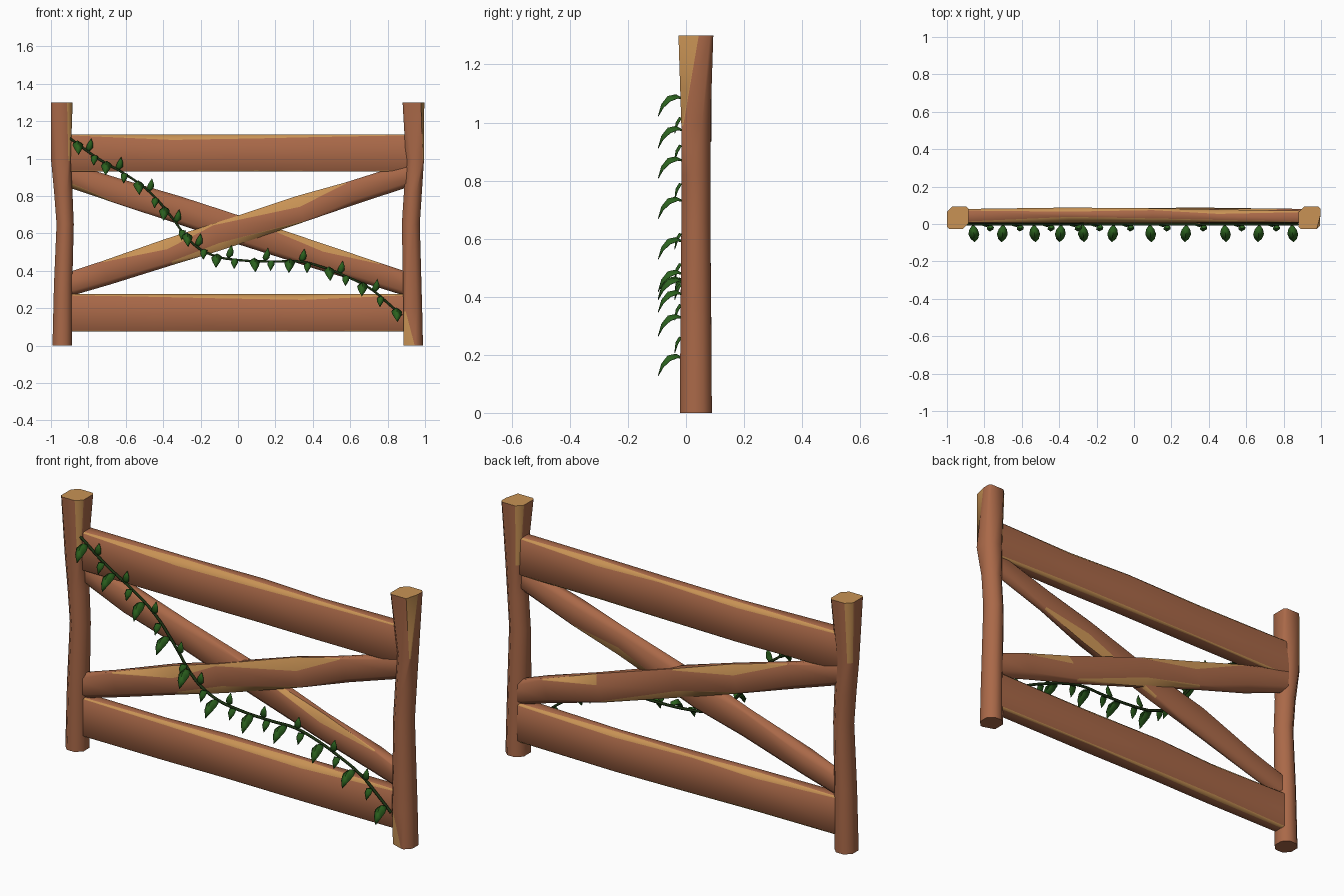
import bpy, bmesh, math
from mathutils import Vector

if "Cube" in bpy.data.objects:
    bpy.data.objects.remove(bpy.data.objects["Cube"])


def mat(name, col):
    m = bpy.data.materials.new(name)
    m.diffuse_color = (*col, 1)
    m.use_nodes = True
    m.node_tree.nodes["Principled BSDF"].inputs["Base Color"].default_value = m.diffuse_color
    return m


WOOD = mat("bark_brown", (0.40, 0.14, 0.065))
TAN = mat("worn_edge", (0.58, 0.29, 0.09))
LEAF = mat("leaf_green", (0.024, 0.12, 0.013))
STEM = mat("stem_green", (0.012, 0.03, 0.006))


def finish(bm, name, mats, angle):
    bmesh.ops.recalc_face_normals(bm, faces=bm.faces)
    me = bpy.data.meshes.new(name)
    bm.to_mesh(me)
    bm.free()
    ob = bpy.data.objects.new(name, me)
    bpy.context.collection.objects.link(ob)
    for m in mats:
        me.materials.append(m)
    bpy.ops.object.select_all(action='DESELECT')
    ob.select_set(True)
    bpy.context.view_layer.objects.active = ob
    bpy.ops.object.shade_smooth_by_angle(angle=math.radians(angle))
    return ob


def beam(name, a, b, rings, tan, tan_end=False):
    """Hewn timber. Ring: t, side offset, y offset, half width, half depth, 4 chamfers.
    tan: (corner, segment) pairs whose chamfer shows worn wood."""
    a, b = Vector(a), Vector(b)
    v = Vector((0, 1, 0))
    u = v.cross((b - a).normalized())
    bm = bmesh.new()
    loops = []
    for t, du, dv, hu, hv, ch in rings:
        pts = []
        for k, (su, sv) in enumerate(((-1, -1), (1, -1), (1, 1), (-1, 1))):
            cu, cv = ch[k] if isinstance(ch[k], tuple) else (ch[k], ch[k])
            pair = [(su * hu, sv * (hv - cv)), (su * (hu - cu), sv * hv)]
            pts += pair if k % 2 == 0 else pair[::-1]
        c = a.lerp(b, t) + u * du + v * dv
        loops.append([bm.verts.new(c + u * p + v * q) for p, q in pts])
    for s in range(len(loops) - 1):
        for j in range(8):
            f = bm.faces.new((loops[s][j], loops[s][(j + 1) % 8],
                              loops[s + 1][(j + 1) % 8], loops[s + 1][j]))
            f.material_index = int(j % 2 == 0 and (j // 2, s) in tan)
    bm.faces.new(loops[0])
    bm.faces.new(loops[-1]).material_index = int(tan_end)
    return finish(bm, name, (WOOD, TAN), 50)


# posts
R = 0.03
beam("left_post", (-0.94, 0.034, 0), (-0.94, 0.034, 1.3), [
    (0, 0, 0, .052, .055, [R] * 4),
    (.25, .005, 0, .049, .053, [R] * 4),
    (.5, .016, 0, .046, .050, [R] * 4),
    (.63, .006, 0, .049, .050, [R] * 4),
    (.76, -.007, 0, .052, .050, [R, .012, R, .02]),
    (1, -.002, 0, .058, .060, [.012, .03, .012, .03])], {(1, 4), (3, 4)}, True)
beam("right_post", (0.94, 0.034, 0), (0.94, 0.034, 1.3), [
    (0, -.003, 0, .052, .055, [(.06, .02), R, R, R]),
    (.14, -.005, 0, .050, .054, [(.012, .012), R, R, R]),
    (.5, -.016, 0, .048, .050, [R] * 4),
    (.63, -.005, 0, .048, .050, [R] * 4),
    (.76, .006, 0, .048, .050, [R, .006, R, .015]),
    (1, -.002, 0, .058, .060, [.012, (.018, .07), .012, .03])],
    {(0, 0), (1, 4), (3, 4)}, True)

# horizontal rails
every = {(k, s) for k in range(4) for s in range(4)}
for name, z, flip in (("top_rail", 1.03, 1), ("bottom_rail", 0.175, -1)):
    rows = [(-.93, .036, .004, .006, .010, .008),
            (-.35, .040, .030, .004, .006, .022),
            (.10, .038, .022, .008, .012, .010),
            (.45, .035, .014, .004, .016, .024),
            (.93, .031, .005, .006, .010, .006)]
    if flip < 0:
        rows = [(-r[0], *r[1:]) for r in reversed(rows)]
    beam(name, (-1, 0.008, z), (1, 0.008, z),
         [((x + 1) / 2, 0, h, .1, h, [c0, c1, c2, c3])
          for x, h, c0, c1, c2, c3 in rows], every)

# crossed braces, the rising one in front
D = 0.024
beam("rising_brace", (-.93, .035, .32), (.93, .035, .92), [
    (0, 0, 0, .062, .029, [D] * 4),
    (.12, .003, 0, .066, .030, [.006, D, D, D]),
    (.30, 0, 0, .072, .031, [(.055, .02), .02, D, .01]),
    (.44, .003, 0, .074, .031, [.008, (.04, .016), .01, D]),
    (.68, -.003, 0, .072, .031, [(.06, .025), .006, (.05, .02), D]),
    (.82, 0, 0, .064, .030, [.006, D, .01, D]),
    (1, 0, 0, .062, .029, [D] * 4)],
    {(0, 1), (0, 2), (0, 3), (0, 4), (1, 2), (1, 3), (2, 3), (2, 4)})
beam("falling_brace", (-.93, .052, .92), (.93, .052, .32), [
    (0, 0, 0, .062, .029, [D, .03, D, D]),
    (.15, 0, 0, .066, .030, [D, .006, D, .006]),
    (.32, -.003, 0, .072, .031, [D, D, .01, (.05, .02)]),
    (.5, 0, 0, .074, .031, [.006, D, (.04, .02), .006]),
    (.74, .002, 0, .070, .031, [(.04, .02), D, .01, (.05, .02)]),
    (.9, 0, 0, .064, .030, [.006, D, D, .006]),
    (1, 0, 0, .062, .029, [D] * 4)],
    {(1, 0), (0, 3), (0, 4), (2, 2), (2, 3), (3, 1), (3, 2), (3, 4)})

# vine stem
path = [(-.9, 1.11), (-.74, .995), (-.6, .915), (-.47, .82), (-.365, .70),
        (-.235, .54), (-.125, .48), (0, .458), (.195, .45), (.33, .45),
        (.46, .417), (.57, .374), (.70, .31), (.81, .22), (.875, .16)]
cu = bpy.data.curves.new("vine_stem", 'CURVE')
cu.dimensions = '3D'
cu.bevel_depth = 0.007
cu.bevel_resolution = 1
cu.resolution_u = 4
cu.use_fill_caps = True
sp = cu.splines.new('BEZIER')
sp.bezier_points.add(len(path) - 1)
for p, (x, z) in zip(sp.bezier_points, path):
    p.co = (x, -0.002, z)
    p.handle_left_type = p.handle_right_type = 'AUTO'
cu.materials.append(STEM)
bpy.context.collection.objects.link(bpy.data.objects.new("vine_stem", cu))


def vine_z(x):
    for (x0, z0), (x1, z1) in zip(path, path[1:]):
        if x <= x1:
            return z0 + (z1 - z0) * (x - x0) / (x1 - x0)
    return path[-1][1]


# leaves: rib points (y, z, half width), folded along the rib
BIG = [(-.004, 0, .003), (-.035, .016, .022), (-.063, .010, .029),
       (-.085, -.018, .020), (-.097, -.06, .001)]
UP = [(-.004, 0, .003), (-.014, .018, .019), (-.016, .040, .016), (-.010, .07, .001)]
DOWN = [(-.004, 0, .003), (-.024, .006, .018), (-.036, -.014, .018), (-.040, -.05, .001)]


def leaf(bm, x, rib, lean, fold):
    z = vine_z(x)
    rows = []
    for i, (y, dz, w) in enumerate(rib):
        cx = x + lean * i / (len(rib) - 1)
        dy, dd = fold[0] * w, fold[1] * w
        rows.append([bm.verts.new((cx + s * w, y + abs(s) * dy, z + dz + abs(s) * dd))
                     for s in (-1, 0, 1)])
    for r, q in zip(rows, rows[1:]):
        for j in (0, 1):
            bm.faces.new((r[j], r[j + 1], q[j + 1], q[j]))


bm = bmesh.new()
big_x = [-.86, -.70, -.535, -.39, -.275, -.11, .085, .28, .485, .67, .845]
for i, x in enumerate(big_x):
    leaf(bm, x, BIG, 0.008 * (-1) ** i, (.3, -.6))
    if i < 10:
        leaf(bm, x + .06, UP, .015, (.3, 0))
        leaf(bm, x + .095, DOWN, -.006, (.4, -.3))
leaves = finish(bm, "vine_leaves", (LEAF,), 60)
sol = leaves.modifiers.new("thickness", 'SOLIDIFY')
sol.thickness = 0.002
